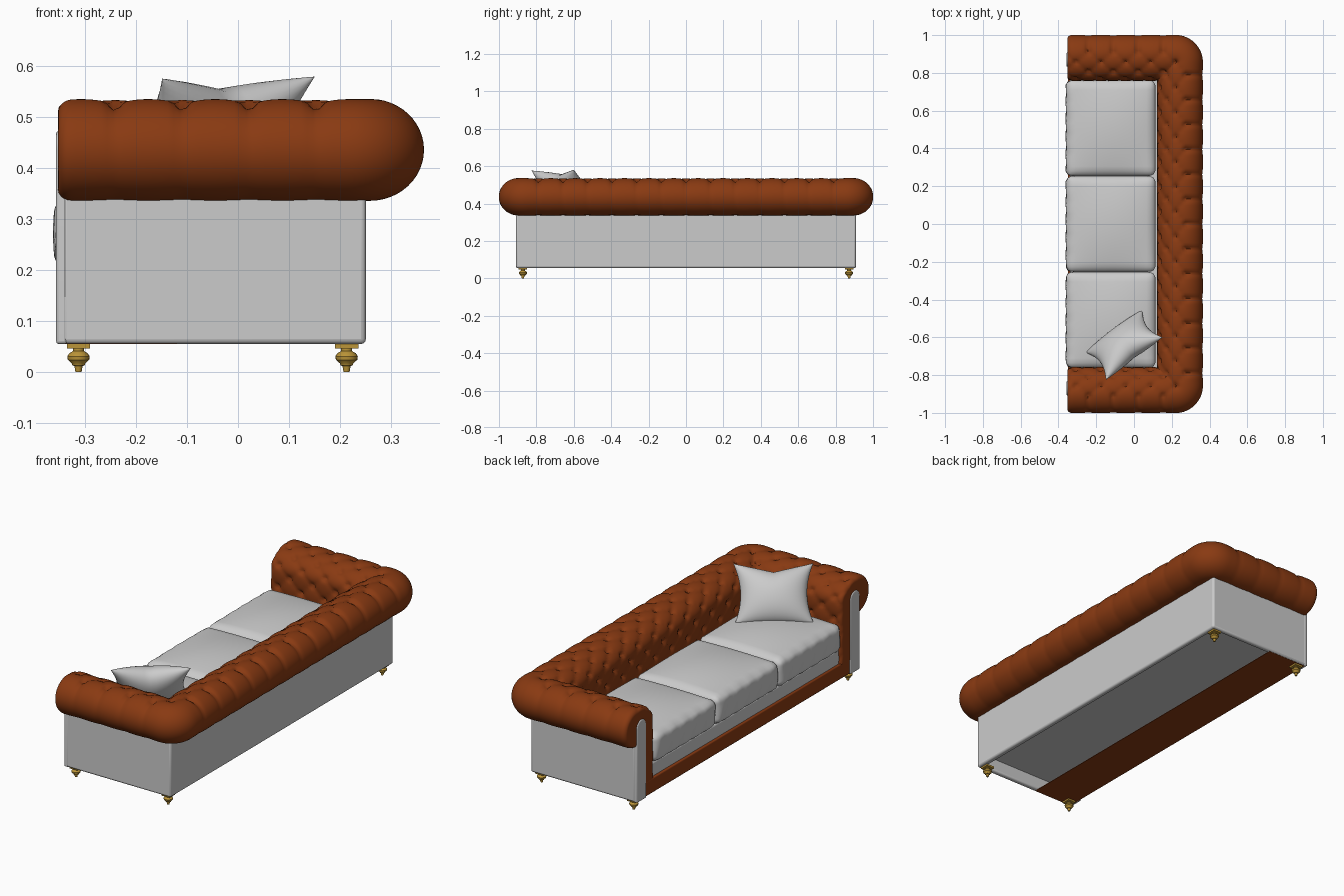
import bpy, bmesh
from math import sin, cos, pi, exp, sqrt
from mathutils import Vector

if "Cube" in bpy.data.objects:
    bpy.data.objects.remove(bpy.data.objects["Cube"])


def material(name, color):
    m = bpy.data.materials.new(name)
    m.diffuse_color = color
    m.use_nodes = True
    m.node_tree.nodes["Principled BSDF"].inputs["Base Color"].default_value = m.diffuse_color
    return m


BROWN = material("leather", (0.25, 0.042, 0.006, 1))
GOLD = material("brass", (0.5, 0.3, 0.04, 1))


def finish(name, bm, mat=None, angle=40):
    bmesh.ops.recalc_face_normals(bm, faces=bm.faces[:])
    me = bpy.data.meshes.new(name)
    bm.to_mesh(me)
    bm.free()
    ob = bpy.data.objects.new(name, me)
    bpy.context.collection.objects.link(ob)
    if mat:
        me.materials.append(mat)
    bpy.ops.object.select_all(action='DESELECT')
    ob.select_set(True)
    bpy.context.view_layer.objects.active = ob
    bpy.ops.object.shade_smooth_by_angle(angle=angle * pi / 180)
    return ob


def box(name, lo, hi, mat=None, bevel=0.01):
    bm = bmesh.new()
    bmesh.ops.create_cube(bm, size=1)
    for v in bm.verts:
        v.co = Vector([(a + b) / 2 + (b - a) * c for a, b, c in zip(lo, hi, v.co)])
    ob = finish(name, bm, mat)
    if bevel:
        mod = ob.modifiers.new("bevel", 'BEVEL')
        mod.width, mod.segments = bevel, 3
    return ob


def mirror_y(ob):
    mod = ob.modifiers.new("mirror", 'MIRROR')
    mod.use_axis = (False, True, False)
    mod.merge_threshold = 0.0005
    return ob


# Tufted roll: cross-section (u outward, z), its normal, and distance from the top
prof = []
for i in range(25):                       # outer half of the roll
    a = -pi / 2 + pi * i / 24
    prof.append((-0.005 + 0.106 * cos(a), 0.436 + 0.1 * sin(a), cos(a), sin(a)))
for i in range(1, 17):                    # inner shoulder
    a = pi / 2 + pi / 2 * i / 16
    prof.append((-0.005 + 0.138 * cos(a), 0.436 + 0.1 * sin(a), cos(a), sin(a)))
for i in range(1, 25):                    # inner padding down to the seat
    prof.append((-0.143, 0.436 - 0.306 * i / 24, -1, 0))
prof += [(-0.06, 0.13, 0, 0), (-0.06, 0.335, 0, 0)]
dist = [0.0]
for p, q in zip(prof, prof[1:]):
    dist.append(dist[-1] + sqrt((p[0] - q[0]) ** 2 + (p[1] - q[1]) ** 2))
top = dist[23]

E = 0.045                                 # corner pivot inset
CX, CY, X0 = 0.264 - E, 0.9 - E, -0.353
PITCH, ROW = CY / 6.5, 0.056


def tuft(s, t):
    """Depth of the diamond creases and buttons, fading to plain pleats outside."""
    s += PITCH / 2
    tt = max(t, 0)
    a, b = s / PITCH + tt / (2 * ROW), s / PITCH - tt / (2 * ROW)
    h = sqrt(abs(sin(pi * a) * sin(pi * b)))
    da, db = a - round(a), b - round(b)
    fade = exp(min(t, 0) / 0.06)
    return fade * (0.006 * (1 - h ** 0.8) + 0.018 * exp(-(da * da + db * db) / 0.016)) + 0.002 * (1 - h)


sections = [('arm', X0 + d) for d in (0, 0.001, 0.003, 0.007, 0.012, 0.018)]
sections += [('arm', X0 + 0.025 + (CX - X0 - 0.025) * i / 46) for i in range(46)]
sections += [('fan', pi / 2 * i / 16) for i in range(17)]
sections += [('back', CY - CY * i / 78) for i in range(1, 79)]

bm = bmesh.new()
rings = []
for kind, k in sections:
    ring = []
    inset = 0
    if kind == 'arm' and k < X0 + 0.025:
        f = 1 - (k - X0) / 0.025
        inset = 0.02 * (1 - sqrt(max(0, 1 - f * f)))
    for (u, z, nu, nz), t in zip(prof, dist):
        v = u + E
        m = min(v, 0)
        if kind == 'arm':
            s = CX - min(k, CX + m)
        elif kind == 'back':
            s = CY - min(k, CY + m)
        else:
            s = -m
        d = tuft(s, t - top) + inset
        v2, z2 = v - nu * d, z - nz * d
        m = min(v2, 0)
        if kind == 'arm':
            co = (min(k, CX + m), CY + v2, z2)
        elif kind == 'back':
            co = (CX + v2, min(k, CY + m), z2)
        elif v2 < 0:
            co = (CX + v2, CY + v2, z2)
        else:
            co = (CX + v2 * sin(k), CY + v2 * cos(k), z2)
        ring.append(bm.verts.new(co))
    rings.append(ring)
n = len(prof)
for r0, r1 in zip(rings, rings[1:]):
    for i in range(n):
        j = (i + 1) % n
        bm.faces.new((r0[i], r0[j], r1[j], r1[i]))
bm.faces.new(rings[0])
bmesh.ops.remove_doubles(bm, verts=bm.verts[:], dist=0.0002)
mirror_y(finish("tufted_arms_and_back", bm, BROWN, 60))

# Outer upholstered shell, open underneath
box("back_panel", (0.222, -0.905, 0.055), (0.251, 0.905, 0.37))
mirror_y(box("side_panel", (-0.347, 0.88, 0.055), (0.251, 0.908, 0.37)))
box("seat_deck", (-0.338, -0.89, 0.122), (0.23, 0.89, 0.205))

# Front rail: leather face wrapping under as a thin sheet
box("front_rail", (-0.35, -0.85, 0.056), (-0.325, 0.85, 0.132), BROWN, 0.006)
box("front_rail_underside", (-0.345, -0.9, 0.0548), (-0.12, 0.9, 0.0575), BROWN, 0)

# Arm front facing with a rounded top
bm = bmesh.new()
outline = [(0.832, 0.055), (0.908, 0.055)]
outline += [(0.87 + 0.038 * cos(pi * i / 14), 0.435 + 0.038 * sin(pi * i / 14)) for i in range(15)]
face = bm.faces.new([bm.verts.new((-0.357, y, z)) for y, z in outline])
ext = bmesh.ops.extrude_face_region(bm, geom=[face])
for v in ext['geom']:
    if isinstance(v, bmesh.types.BMVert):
        v.co.x = -0.335
facing = finish("arm_front_facing", bm)
mod = facing.modifiers.new("bevel", 'BEVEL')
mod.width, mod.segments = 0.006, 3
mirror_y(facing)


# Seat cushions: rounded boxes with a crown
def cushion(name, cy):
    bm = bmesh.new()
    bmesh.ops.create_cube(bm, size=2)
    bmesh.ops.subdivide_edges(bm, edges=bm.edges[:], cuts=19, use_grid_fill=True)
    half, r = Vector((0.234, 0.253, 0.073)), 0.03
    for v in bm.verts:
        x, y, z = v.co
        p = Vector([a * b for a, b in zip(v.co, half)])
        c = Vector([max(-h + r, min(h - r, a)) for a, h in zip(p, half)])
        d = p - c
        p = c + d.normalized() * r if d.length > 1e-6 else p
        if z > 0:
            p.z += 0.028 * (1 - x * x) * (1 - y * y) * z
        if x < -0.8:
            p.x -= 0.006 * (1 - z * z) + 0.002 * sin(17 * y + 3 * z + 9 * cy)
        v.co = p + Vector((-0.121, cy, 0.272))
    finish(name, bm, None, 60)


for i, y in enumerate((-0.508, 0, 0.508)):
    cushion("seat_cushion_%d" % (i + 1), y)

# Throw pillow leaning into the corner, top edge dented in a V
bm = bmesh.new()
N = 20
mid = Vector((-0.053, -0.64, 0.462))
U, V = Vector((0.15, 0.113, 0.002)), Vector((0.054, -0.0725, 0.116))
W = U.cross(V).normalized()
for side in (1, -1):
    grid = []
    for i in range(N + 1):
        row = []
        for j in range(N + 1):
            a, b = sin(pi / 2 * (2 * i / N - 1)), sin(pi / 2 * (2 * j / N - 1))
            h = 0.075 * ((1 - a * a) * (1 - b * b)) ** 0.5
            dent = 0.3 * (1 - abs(a)) if b > 0 else 0.06 * (1 - a * a)
            co = mid + U * a * (1 - 0.17 * (1 - b * b)) + V * b * (1 - dent) + W * h * side
            row.append(bm.verts.new(co))
        grid.append(row)
    for i in range(N):
        for j in range(N):
            bm.faces.new((grid[i][j], grid[i + 1][j], grid[i + 1][j + 1], grid[i][j + 1]))
bmesh.ops.remove_doubles(bm, verts=bm.verts[:], dist=0.0002)
finish("throw_pillow", bm, None, 60)

# Turned brass feet with a square mounting plate
turned = [(0, 0), (0.006, 0), (0.008, 0.012), (0.012, 0.013), (0.013, 0.017), (0.021, 0.024),
          (0.022, 0.031), (0.018, 0.037), (0.011, 0.041), (0.011, 0.048), (0, 0.048)]
for label, x in (("front", -0.313), ("rear", 0.213)):
    bm = bmesh.new()
    vs = [bm.verts.new((x + r, 0.872, z)) for r, z in turned]
    es = [bm.edges.new(e) for e in zip(vs, vs[1:])]
    bmesh.ops.spin(bm, geom=vs + es, cent=(x, 0.872, 0), axis=(0, 0, 1), angle=2 * pi, steps=20)
    bmesh.ops.remove_doubles(bm, verts=bm.verts[:], dist=0.0002)
    mirror_y(finish(label + "_foot", bm, GOLD))
    mirror_y(box(label + "_foot_plate", (x - 0.023, 0.849, 0.046), (x + 0.023, 0.895, 0.056), GOLD, 0))
